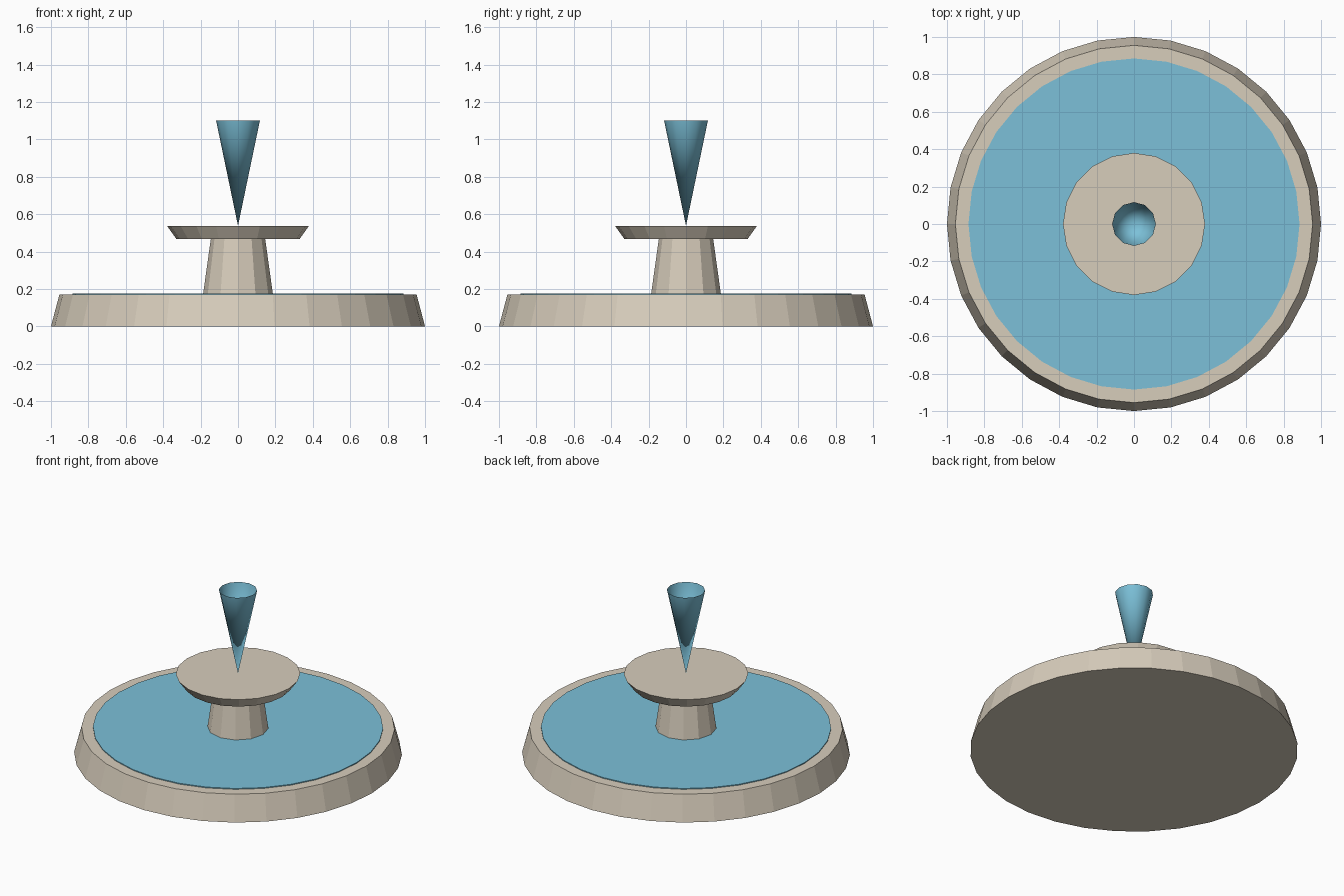
import bpy
import bmesh
import math
from mathutils import Matrix

cube = bpy.data.objects.get("Cube")
if cube:
    bpy.data.objects.remove(cube, do_unlink=True)


def make_material(name, colour):
    mat = bpy.data.materials.new(name)
    mat.use_nodes = True
    mat.diffuse_color = colour
    mat.node_tree.nodes["Principled BSDF"].inputs["Base Color"].default_value = colour
    return mat


stone = make_material("pale stone", (0.68, 0.61, 0.50, 1))
water = make_material("water blue", (0.20, 0.53, 0.69, 1))


def tapered(name, mat, sides, r_low, r_high, z_low, z_high, capped=True):
    """Round part with a straight taper, one corner pointing along +y."""
    bm = bmesh.new()
    place = Matrix.Translation((0, 0, (z_low + z_high) / 2)) @ Matrix.Rotation(math.pi / 2, 4, "Z")
    bmesh.ops.create_cone(bm, cap_ends=capped, segments=sides, radius1=r_low,
                          radius2=r_high, depth=z_high - z_low, matrix=place)
    bmesh.ops.remove_doubles(bm, verts=bm.verts, dist=0.0001)
    mesh = bpy.data.meshes.new(name)
    bm.to_mesh(mesh)
    bm.free()
    mesh.materials.append(mat)
    obj = bpy.data.objects.new(name, mesh)
    bpy.context.collection.objects.link(obj)
    return obj


# Wide basin with a thin sheet of water on top
tapered("basin", stone, 32, 1.0, 0.955, 0, 0.17)
tapered("pool_water", water, 32, 0.885, 0.885, 0.168, 0.176)

# Pedestal and upper dish
tapered("pedestal", stone, 12, 0.187, 0.145, 0.17, 0.47)
tapered("upper_dish", stone, 20, 0.33, 0.38, 0.468, 0.538)

# Open water jet widening upwards from a point
jet = tapered("water_jet", water, 12, 0, 0.117, 0.538, 1.1, capped=False)
jet.data.shade_smooth()
